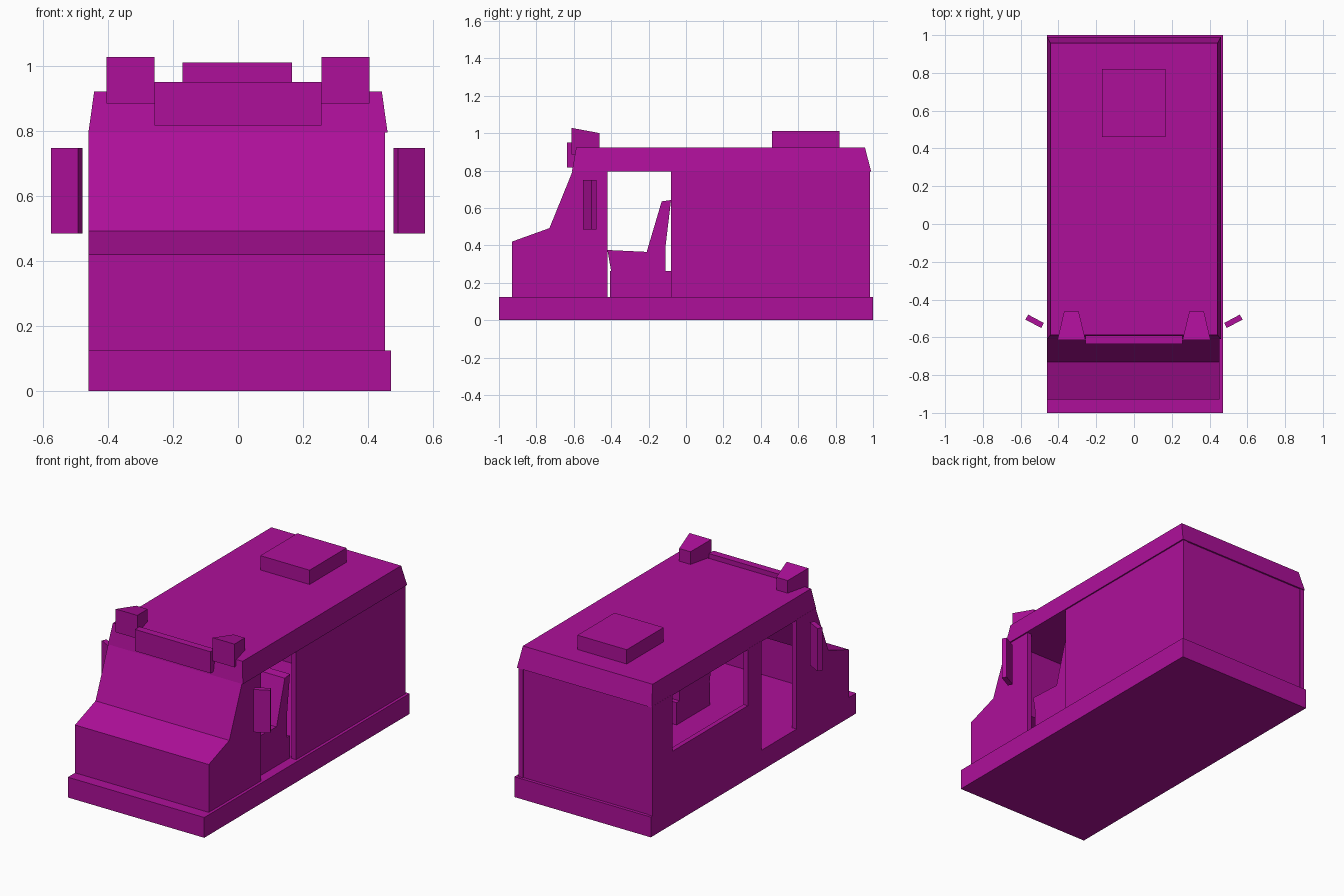
import bpy, bmesh, math
from mathutils import Matrix

if "Cube" in bpy.data.objects:
    bpy.data.objects.remove(bpy.data.objects["Cube"])

paint = bpy.data.materials.new("magenta_paint")
paint.diffuse_color = (0.42, 0.005, 0.32, 1)
paint.use_nodes = True
paint.node_tree.nodes["Principled BSDF"].inputs["Base Color"].default_value = paint.diffuse_color


def loft(name, a, b):
    """Solid between two matching loops of 3D points."""
    bm = bmesh.new()
    va = [bm.verts.new(p) for p in a]
    vb = [bm.verts.new(p) for p in b]
    n = len(a)
    bm.faces.new(va)
    bm.faces.new(vb[::-1])
    for i in range(n):
        j = (i + 1) % n
        bm.faces.new((va[i], vb[i], vb[j], va[j]))
    bmesh.ops.recalc_face_normals(bm, faces=bm.faces)
    me = bpy.data.meshes.new(name)
    bm.to_mesh(me)
    bm.free()
    me.materials.append(paint)
    ob = bpy.data.objects.new(name, me)
    bpy.context.collection.objects.link(ob)
    return ob


def prism(name, profile, x0, x1):
    """Extrude a (y, z) profile along x."""
    return loft(name, [(x0, y, z) for y, z in profile], [(x1, y, z) for y, z in profile])


def box(name, x0, x1, y0, y1, z0, z1):
    return prism(name, [(y0, z0), (y1, z0), (y1, z1), (y0, z1)], x0, x1)


def rect(x0, x1, y0, y1, z):
    return [(x0, y0, z), (x1, y0, z), (x1, y1, z), (x0, y1, z)]


L, R, T = -0.46, 0.452, 0.03   # outer wall planes and wall thickness
FLOOR, EAVE = 0.125, 0.8

# Chassis slab, which is also the floor
box("chassis", -0.46, 0.47, -1, 1, 0, FLOOR)

# Cab: side walls and one bent skin for nose, bonnet and windscreen
cab_side = [(-0.93, FLOOR), (-0.93, 0.42), (-0.73, 0.492), (-0.605, EAVE),
            (-0.42, EAVE), (-0.42, FLOOR)]
prism("cab_wall_left", cab_side, L, L + T)
prism("cab_wall_right", cab_side, R - T, R)
skin = cab_side[:4] + [(-0.575, EAVE), (-0.71, 0.465), (-0.90, 0.40), (-0.90, FLOOR)]
prism("cab_front", skin, L + T, R - T)

# Rear body: solid right side, left side with a serving window, back wall
box("rear_wall_right", R - T, R, -0.08, 0.985, FLOOR, EAVE)
window_wall = [(-0.08, FLOOR), (0.985, FLOOR), (0.985, EAVE), (0.79, EAVE),
               (0.79, 0.45), (0.055, 0.45), (0.055, EAVE), (-0.08, EAVE)]
prism("rear_wall_left", window_wall, L, L + T)
box("back_wall", L + T, R - T, 0.95, 0.98, FLOOR, EAVE)

# Tapered roof
loft("roof", rect(-0.46, 0.46, -0.61, 0.99, 0.795), rect(-0.442, 0.442, -0.587, 0.957, 0.922))

# Roof hatch and front sign board
box("roof_hatch", -0.17, 0.166, 0.46, 0.82, 0.91, 1.01)
box("sign_board", -0.257, 0.257, -0.635, -0.59, 0.817, 0.95)

# Roof horns and door mirrors on both sides
for s, side in ((-1, "left"), (1, "right")):
    plan = [(0.257, -0.613, 1.028), (0.405, -0.613, 1.028),
            (0.37, -0.462, 1.0), (0.293, -0.462, 1.0)]
    loft("roof_horn_" + side,
         [(s * x, y, 0.885) for x, y, z in plan],
         [(s * x, y, z) for x, y, z in plan])
    mirror = box("door_mirror_" + side, -0.047, 0.047, -0.015, 0.015, 0.485, 0.748)
    mirror.data.transform(Matrix.Translation((s * 0.526, -0.515, 0))
                          @ Matrix.Rotation(s * math.radians(28), 4, 'Z'))

# Driver seat on its plinth
box("seat_base", 0.12, 0.41, -0.405, -0.08, FLOOR, 0.262)
seat = [(-0.42, 0.375), (-0.21, 0.365), (-0.13, 0.635), (-0.08, 0.642),
        (-0.11, 0.39), (-0.11, 0.26), (-0.40, 0.26)]
prism("driver_seat", seat, 0.12, 0.41)
